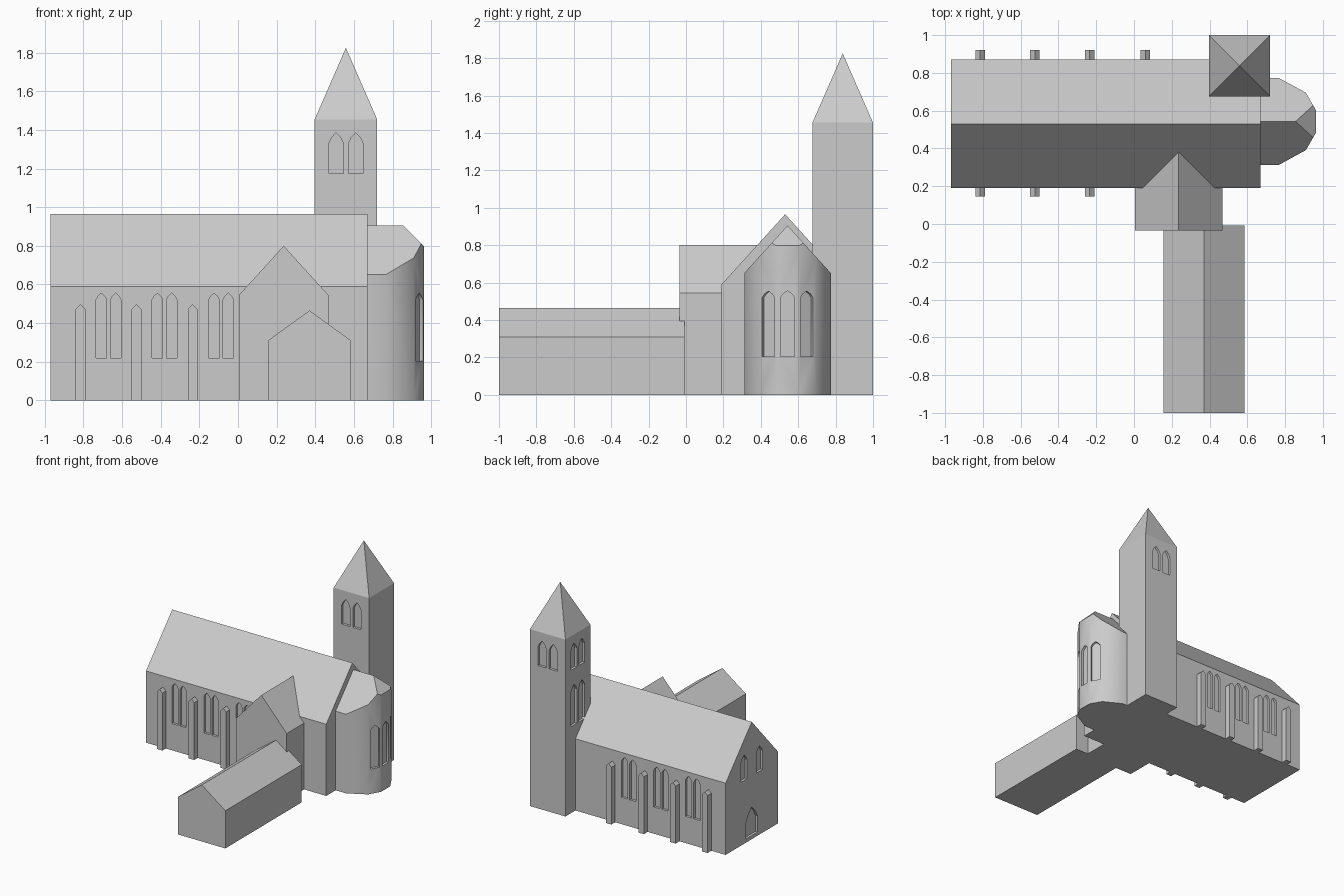
import bpy, bmesh, math
from mathutils import Vector

if "Cube" in bpy.data.objects:
    bpy.data.objects.remove(bpy.data.objects["Cube"])

stone = bpy.data.materials.new("pale_grey_stone")
stone.diffuse_color = (0.6, 0.6, 0.6, 1)
stone.use_nodes = True
stone.node_tree.nodes["Principled BSDF"].inputs["Base Color"].default_value = stone.diffuse_color
Z = Vector((0, 0, 1))


def add_prism(bm, pts, origin, u, v, n):
    """Extrude a 2D outline lying on axes u, v along the vector n."""
    o, u, v, n = Vector(origin), Vector(u), Vector(v), Vector(n)
    a = [bm.verts.new(o + u * p + v * q) for p, q in pts]
    b = [bm.verts.new(w.co + n) for w in a]
    bm.faces.new(a)
    bm.faces.new(b[::-1])
    for i in range(len(a)):
        j = (i + 1) % len(a)
        bm.faces.new((a[j], a[i], b[i], b[j]))


def finish(name, bm):
    bmesh.ops.recalc_face_normals(bm, faces=bm.faces)
    me = bpy.data.meshes.new(name)
    bm.to_mesh(me)
    bm.free()
    me.materials.append(stone)
    ob = bpy.data.objects.new(name, me)
    bpy.context.collection.objects.link(ob)
    return ob


def prism(name, *args):
    bm = bmesh.new()
    add_prism(bm, *args)
    return finish(name, bm)


def gable(a, b, eave, ridge):
    return [(a, 0), (b, 0), (b, eave), ((a + b) / 2, ridge), (a, eave)]


def lancet(w, z0, spring, top):
    h, m = w / 2, spring + (top - spring) * 0.55
    return [(-h, z0), (h, z0), (h, spring), (h * .62, m), (0, top), (-h * .62, m), (-h, spring)]


def cut_windows(ob, windows, depth):
    """windows: list of (centre point on the wall, outward normal, w, z0, spring, top)"""
    bm = bmesh.new()
    for (x, y), n, w, z0, spring, top in windows:
        n = Vector((n[0], n[1], 0)).normalized()
        add_prism(bm, lancet(w, z0, spring, top), Vector((x, y, 0)) - n * depth,
                  Z.cross(n), Z, n * (depth + 0.03))
    cutter = finish("window_cutter", bm)
    cutter.hide_render = True
    mod = ob.modifiers.new("windows", 'BOOLEAN')
    mod.operation, mod.solver, mod.object = 'DIFFERENCE', 'EXACT', cutter
    bpy.context.view_layer.objects.active = ob
    bpy.ops.object.modifier_apply(modifier=mod.name)
    bpy.data.objects.remove(cutter)


# nave with paired side lancets, west windows and west door recess
nave = prism("nave", gable(0.19, 0.87, 0.59, 0.965), (-0.97, 0, 0), (0, 1, 0), Z, (1.64, 0, 0))
wins = []
for bay in (-0.67, -0.38, -0.0875):
    for dx in (-0.037, 0.037):
        for y, n in ((0.19, -1), (0.87, 1)):
            wins.append(((bay + dx, y), (0, n), 0.055, 0.22, 0.52, 0.555))
for y in (0.43, 0.63):
    wins.append(((-0.97, y), (-1, 0), 0.08, 0.52, 0.675, 0.73))
wins.append(((-0.97, 0.53), (-1, 0), 0.15, 0.03, 0.16, 0.265))
cut_windows(nave, wins, 0.02)

# buttresses with little gabled tops
bm = bmesh.new()
for x in (-0.815, -0.525, -0.235, 0.06):
    for y in (0.145, 0.865):
        if x < 0 or y > 0.5:
            add_prism(bm, gable(x - 0.025, x + 0.025, 0.472, 0.497), (0, y, 0),
                      (1, 0, 0), Z, (0, 0.055, 0))
finish("buttresses", bm)

# south transept and low annex
prism("transept", gable(0.005, 0.468, 0.545, 0.80), (0, -0.035, 0), (1, 0, 0), Z, (0, 0.5, 0))
prism("annex", gable(0.155, 0.585, 0.31, 0.465), (0, -1, 0), (1, 0, 0), Z, (0, 0.993, 0))

# apse: rounded plan, trimmed by two roof slopes and an end hip
cy = 0.543
half = [(0.60, 0.231), (0.765, 0.231), (0.91, 0.152), (0.963, 0.06)]
plan = [(x, cy - d) for x, d in half] + [(x, cy + d) for x, d in half[::-1]]
bm = bmesh.new()
add_prism(bm, plan, (0, 0, 0), (1, 0, 0), (0, 1, 0), Z * 1.2)
for co, no in (((0, cy, 0.905), (0, -1.1, 1)), ((0, cy, 0.905), (0, 1.1, 1)),
               ((0.855, cy, 0.905), (1, 0, 1))):
    res = bmesh.ops.bisect_plane(bm, geom=bm.verts[:] + bm.edges[:] + bm.faces[:],
                                 plane_co=co, plane_no=no, clear_outer=True)
    edges = [e for e in res['geom_cut'] if isinstance(e, bmesh.types.BMEdge)]
    bmesh.ops.contextual_create(bm, geom=edges)
apse = finish("apse", bm)
wins = [((0.963, cy), (1, 0), 0.075, 0.205, 0.52, 0.555)]
for s in (-1, 1):
    wins.append(((0.9385, cy + s * 0.103), (0.092, s * 0.053), 0.075, 0.205, 0.52, 0.555))
cut_windows(apse, wins, 0.02)
bpy.ops.object.select_all(action='DESELECT')
apse.select_set(True)
bpy.context.view_layer.objects.active = apse
bpy.ops.object.shade_smooth_by_angle(angle=math.radians(40))

# bell tower with pyramid roof
x0, x1, y0, y1, top = 0.397, 0.72, 0.676, 1.0, 1.455
tx, ty = (x0 + x1) / 2, (y0 + y1) / 2
tower = prism("tower", [(x0, y0), (x1, y0), (x1, y1), (x0, y1)], (0, 0, 0),
              (1, 0, 0), (0, 1, 0), Z * top)
wins = []
for d in (-0.051, 0.051):
    wins += [((tx + d, y0), (0, -1), 0.075, 1.175, 1.33, 1.385),
             ((tx + d, y1), (0, 1), 0.075, 1.175, 1.33, 1.385),
             ((x0, ty + d), (-1, 0), 0.075, 1.175, 1.33, 1.385),
             ((x0, ty + d), (-1, 0), 0.075, 0.71, 0.99, 1.045)]
cut_windows(tower, wins, 0.02)

bm = bmesh.new()
base = [bm.verts.new(p) for p in ((x0, y0, top), (x1, y0, top), (x1, y1, top), (x0, y1, top))]
apex = bm.verts.new((tx, ty, 1.825))
bm.faces.new(base[::-1])
for i in range(4):
    bm.faces.new((base[i], base[(i + 1) % 4], apex))
finish("tower_roof", bm)
